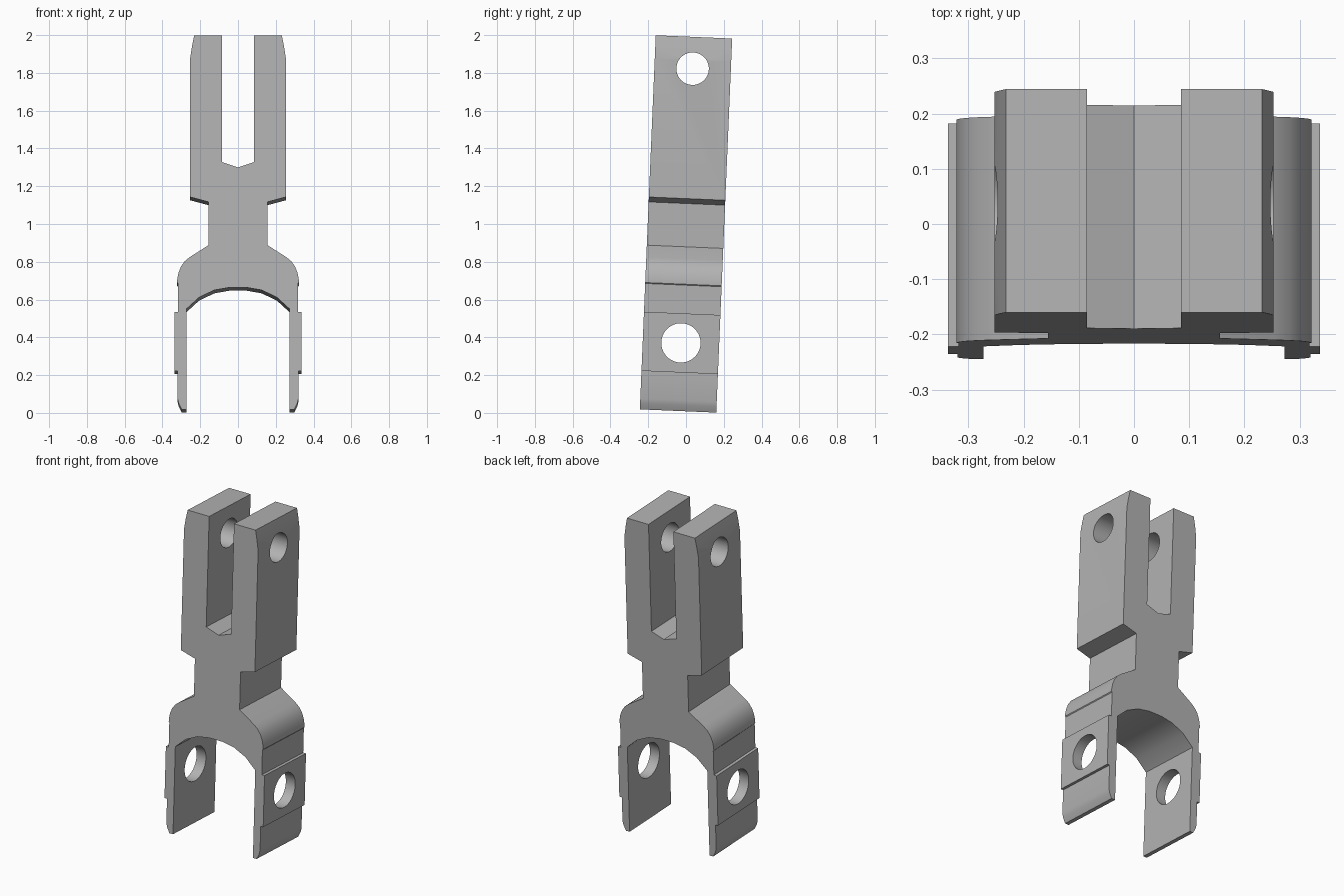
import bpy, bmesh, math

cube = bpy.data.objects.get("Cube")
if cube:
    bpy.data.objects.remove(cube, do_unlink=True)

DEPTH = 0.405
TILT = -0.0425
FRONT_RISE = 0.0087   # height the tilt adds at the front face

grey = bpy.data.materials.new("plain grey")
grey.use_nodes = True
grey.diffuse_color = (0.45, 0.45, 0.45, 1)
grey.node_tree.nodes["Principled BSDF"].inputs["Base Color"].default_value = (0.45, 0.45, 0.45, 1)

# Right half of the outline, from the slot floor round to the arch crown
half = [
    (0, 1.30), (0.085, 1.328), (0.085, 2.0),                       # fork slot
    (0.232, 2.0), (0.243, 1.945), (0.253, 1.88),                   # prong tip
    (0.253, 1.143), (0.156, 1.117), (0.156, 0.888),                # block and neck
    (0.255, 0.825), (0.282, 0.803), (0.302, 0.775),                # rounded shoulder
    (0.315, 0.742), (0.322, 0.705), (0.322, 0.69), (0.318, 0.685),
    (0.318, 0.535), (0.337, 0.535), (0.337, 0.222), (0.32, 0.222), # side pad
    (0.32, 0.075), (0.314, 0.05), (0.298, 0.018), (0.273, 0.018),  # leg tip
    (0.273, 0.55), (0.205, 0.612), (0.125, 0.65), (0.045, 0.664),  # arch
]
outline = half + [(-x, z) for x, z in reversed(half[1:])]

# Body: outline extruded through its depth
bm = bmesh.new()
face = bm.faces.new([bm.verts.new((x, -DEPTH / 2, z - 1 - FRONT_RISE)) for x, z in outline])
extruded = bmesh.ops.extrude_face_region(bm, geom=[face])
moved = [v for v in extruded["geom"] if isinstance(v, bmesh.types.BMVert)]
bmesh.ops.translate(bm, verts=moved, vec=(0, DEPTH, 0))
bmesh.ops.recalc_face_normals(bm, faces=bm.faces)
mesh = bpy.data.meshes.new("clevis_link")
bm.to_mesh(mesh)
bm.free()
link = bpy.data.objects.new("clevis_link", mesh)
bpy.context.collection.objects.link(link)
mesh.materials.append(grey)


def drill(name, z, radius):
    """Cut a round pin hole sideways through both sides."""
    bpy.ops.mesh.primitive_cylinder_add(vertices=48, radius=radius, depth=1,
                                        location=(0, 0, z), rotation=(0, math.pi / 2, 0))
    cutter = bpy.context.object
    cutter.name = name
    cutter.hide_render = True
    cutter.data.materials.append(grey)
    cut = link.modifiers.new(name, "BOOLEAN")
    cut.operation = "DIFFERENCE"
    cut.solver = "EXACT"
    cut.object = cutter
    bpy.ops.object.select_all(action="DESELECT")
    bpy.context.view_layer.objects.active = link
    link.select_set(True)
    bpy.ops.object.modifier_apply(modifier=cut.name)
    bpy.data.objects.remove(cutter, do_unlink=True)


drill("upper_pin_hole", 0.823, 0.086)
drill("lower_pin_hole", -0.63, 0.104)

# Lean the finished part slightly back and stand it on the floor
link.rotation_euler.x = TILT
link.location.z = 1
bpy.ops.object.shade_smooth_by_angle(angle=math.radians(28))
